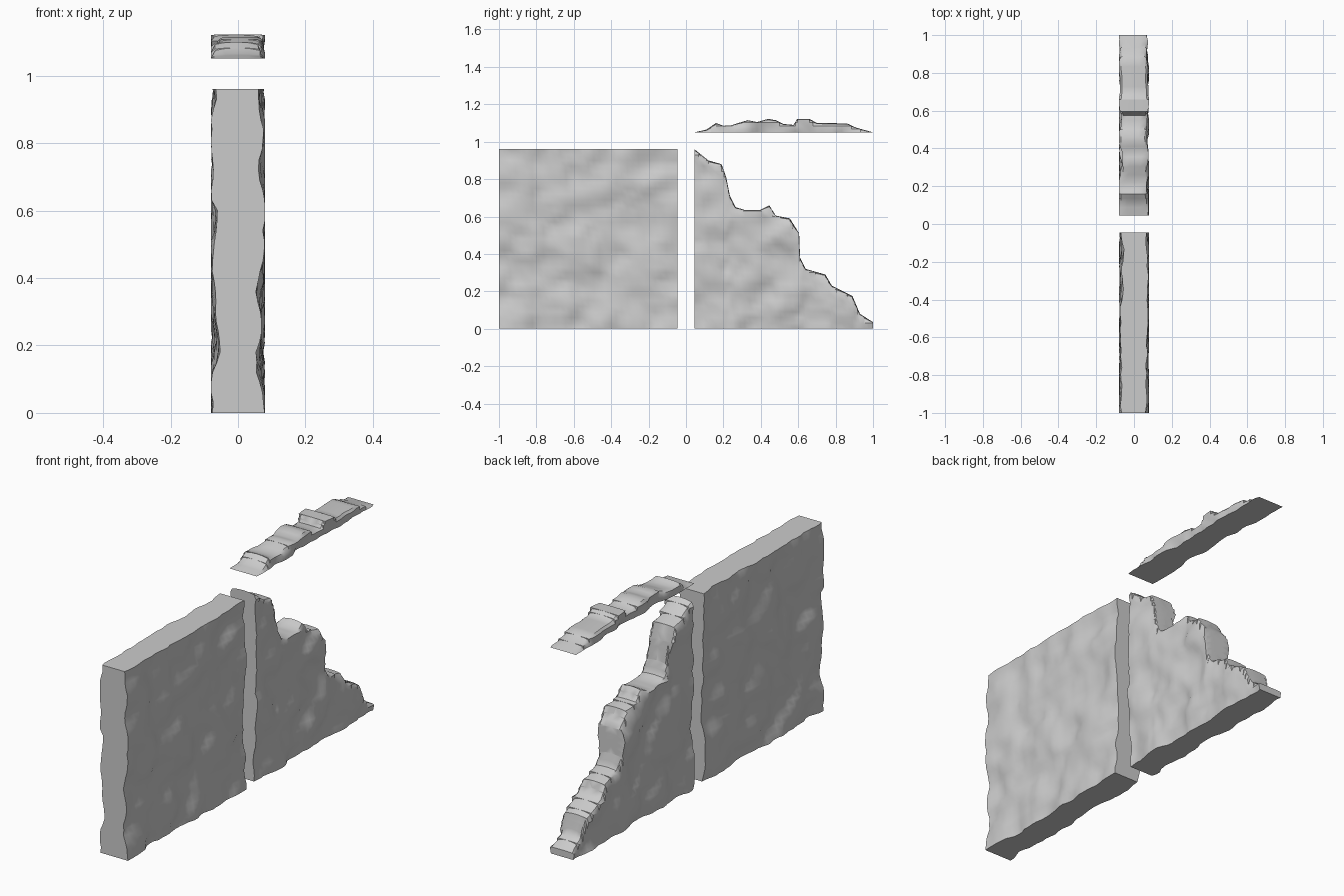
import bpy, bmesh, math
from mathutils import Vector, noise

if "Cube" in bpy.data.objects:
    bpy.data.objects.remove(bpy.data.objects["Cube"])


def side_x(side, y, z):
    # gently lumpy wall face
    n = noise.noise(Vector((y * 7, z * 8, side * 9.3)))
    n += 0.4 * noise.noise(Vector((y * 17, z * 21, side * 4.1)))
    return side * (0.068 + max(-0.015, min(0.012, 0.026 * n)))


def resample(points, step):
    out = [points[0]]
    for (y0, z0), (y1, z1) in zip(points, points[1:]):
        n = max(1, round(math.hypot(y1 - y0, z1 - z0) / step))
        out += [(y0 + (y1 - y0) * i / n, z0 + (z1 - z0) * i / n)
                for i in range(1, n + 1)]
    return out


# position across the thickness, share of the rounded crown height
CROWN = [(-0.85, 0.75), (-0.45, 0.93), (0, 1), (0.45, 0.93), (0.85, 0.75)]


def rough_slab(name, profile, base, row, step):
    pts = resample(profile, step)
    rows = math.ceil((max(z for _, z in pts) - base) / row - 1e-6)
    bm = bmesh.new()
    columns = []
    # stepped side edges with a smoother crown between them
    for a, b in zip(pts, pts[1:]):
        level = base + row * math.floor((min(a[1], b[1]) - base) / row + 1e-5)
        for y, z in (a, b):
            sides = []
            for s in (-1, 1):
                col = []
                for j in range(rows + 1):
                    h = min(base + j * row, level)
                    col.append(bm.verts.new((side_x(s, y, h), y, h)))
                sides.append(col)
            xl, xr = sides[0][-1].co.x, sides[1][-1].co.x
            top = [bm.verts.new(((xl + xr) / 2 + u * (xr - xl) / 2, y,
                                 level + (z - level) * w)) for u, w in CROWN]
            columns.append(sides[0] + top + sides[1][::-1])
    # skin, underside and ends
    for c, d in zip(columns, columns[1:]):
        for i in range(len(c)):
            k = (i + 1) % len(c)
            bm.faces.new((c[i], c[k], d[k], d[i]))
    for c in (columns[0], columns[-1]):
        if max(v.co.z for v in c) - base > 0.001:
            bm.faces.new(c)
    bmesh.ops.remove_doubles(bm, verts=bm.verts[:], dist=0.0002)
    bmesh.ops.dissolve_degenerate(bm, edges=bm.edges[:], dist=0.0001)
    bmesh.ops.recalc_face_normals(bm, faces=bm.faces[:])
    me = bpy.data.meshes.new(name)
    bm.to_mesh(me)
    bm.free()
    ob = bpy.data.objects.new(name, me)
    bpy.context.collection.objects.link(ob)
    bpy.ops.object.select_all(action='DESELECT')
    ob.select_set(True)
    bpy.context.view_layer.objects.active = ob
    bpy.ops.object.shade_smooth_by_angle(angle=math.radians(35))
    return ob


# intact wall panel
rough_slab("full_wall", [(-1, 0.96), (-0.045, 0.96)], 0, 0.03, 0.03)

# collapsed wall end
rough_slab("broken_wall", [
    (0.045, 0.96), (0.12, 0.90), (0.19, 0.88), (0.215, 0.81), (0.235, 0.71),
    (0.265, 0.65), (0.315, 0.635), (0.395, 0.635), (0.445, 0.66),
    (0.48, 0.605), (0.555, 0.59), (0.605, 0.51), (0.61, 0.38), (0.64, 0.32),
    (0.745, 0.29), (0.78, 0.23), (0.89, 0.175), (0.93, 0.08), (1, 0.035)],
    0, 0.03, 0.03)

# low rubble crest floating above
rough_slab("rubble_crest", [
    (0.045, 1.05), (0.11, 1.065), (0.16, 1.10), (0.2, 1.085), (0.24, 1.087),
    (0.28, 1.10), (0.33, 1.115), (0.38, 1.105), (0.44, 1.122), (0.48, 1.115),
    (0.52, 1.095), (0.575, 1.09), (0.595, 1.122), (0.66, 1.122),
    (0.7, 1.10), (0.86, 1.098), (0.91, 1.075), (1, 1.05)],
    1.05, 0.0175, 0.025)
